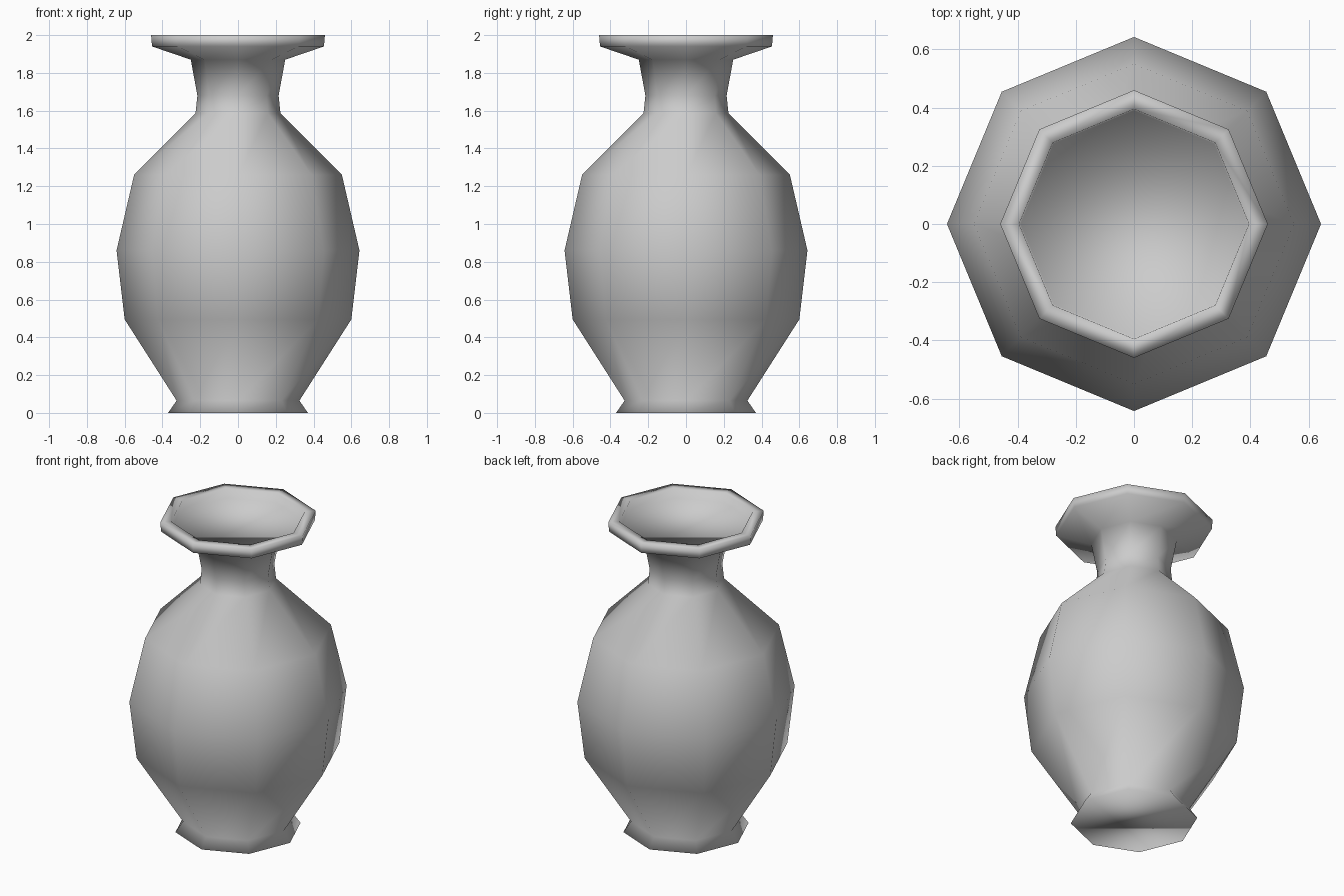
import bpy, bmesh, math

if "Cube" in bpy.data.objects:
    bpy.data.objects.remove(bpy.data.objects["Cube"])

SIDES = 8

# Outline as (radius, height): foot, body, neck, flared lip, shallow recessed mouth
PROFILE = [
    (0.37, 0.00), (0.325, 0.065), (0.60, 0.495), (0.643, 0.86),
    (0.55, 1.26), (0.225, 1.585), (0.215, 1.68), (0.25, 1.87),
    (0.455, 1.94), (0.46, 2.00), (0.395, 2.00), (0.39, 1.94),
]


def lathe(name, profile, sides):
    bm = bmesh.new()
    rings = []
    for r, z in profile:
        angles = [2 * math.pi * i / sides for i in range(sides)]
        rings.append([bm.verts.new((r * math.cos(a), r * math.sin(a), z)) for a in angles])
    # Side walls
    for low, high in zip(rings, rings[1:]):
        for i in range(sides):
            j = (i + 1) % sides
            bm.faces.new((low[i], low[j], high[j], high[i]))
    # Base and mouth floor
    bm.faces.new(rings[0][::-1])
    bm.faces.new(rings[-1])
    for f in bm.faces:
        f.smooth = True
    mesh = bpy.data.meshes.new(name)
    bm.to_mesh(mesh)
    bm.free()
    obj = bpy.data.objects.new(name, mesh)
    bpy.context.collection.objects.link(obj)
    return obj


lathe("vase", PROFILE, SIDES)
